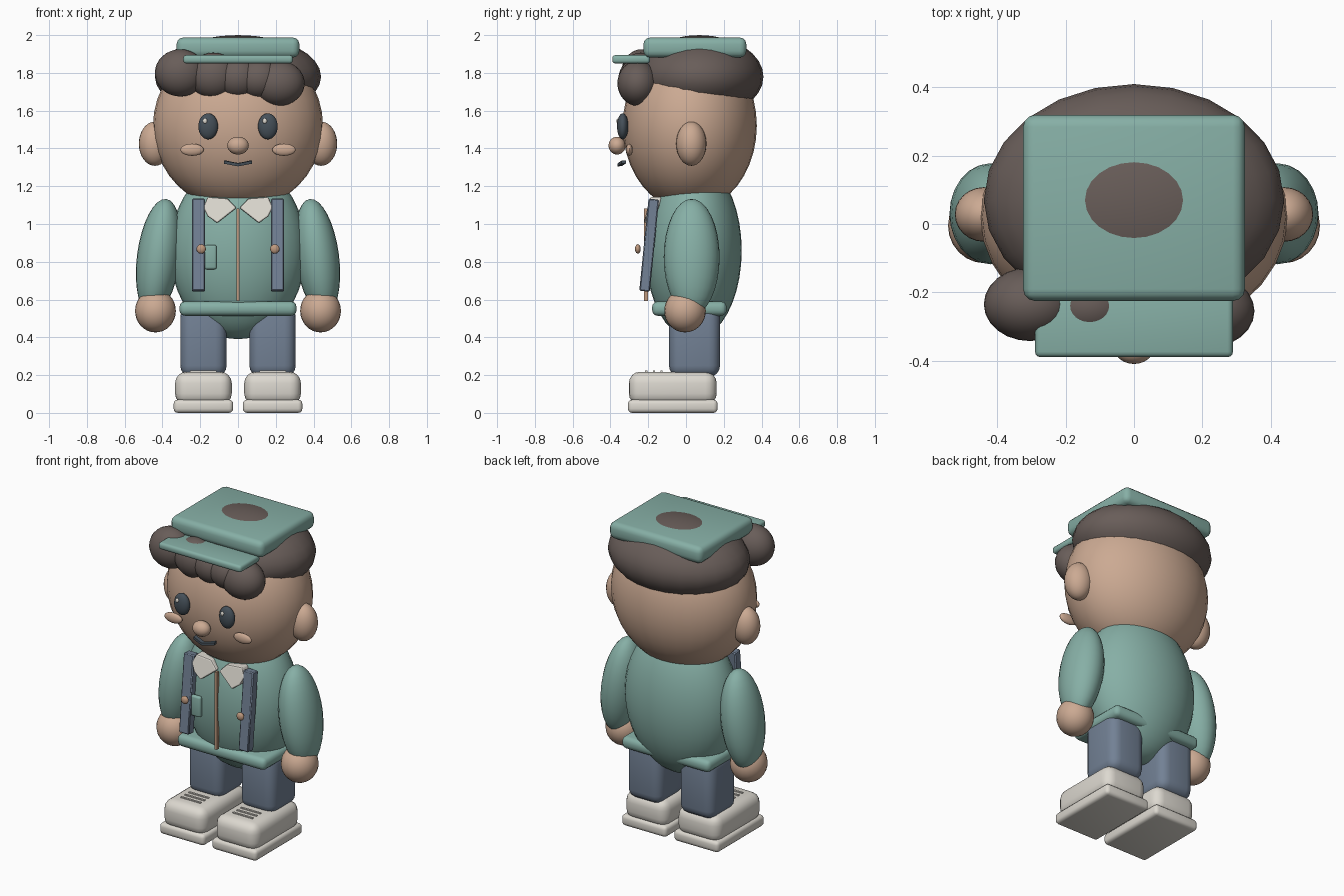
import bpy, math
from mathutils import Vector

if "Cube" in bpy.data.objects:
    bpy.data.objects.remove(bpy.data.objects["Cube"])


def mat(name, rgb):
    m = bpy.data.materials.new(name)
    m.diffuse_color = (*rgb, 1)
    m.use_nodes = True
    m.node_tree.nodes["Principled BSDF"].inputs["Base Color"].default_value = m.diffuse_color
    return m


SKIN = mat("skin", (0.60, 0.40, 0.29))
HAIR = mat("hair_brown", (0.14, 0.11, 0.10))
TEAL = mat("teal_cloth", (0.24, 0.43, 0.38))
DENIM = mat("blue_denim", (0.17, 0.22, 0.30))
CREAM = mat("cream", (0.72, 0.69, 0.63))
DARK = mat("dark_slate", (0.06, 0.08, 0.10))
COPPER = mat("copper", (0.52, 0.32, 0.21))


def finish(name, m, angle=40):
    o = bpy.context.object
    o.name = name
    o.data.materials.clear()
    o.data.materials.append(m)
    bpy.ops.object.shade_smooth_by_angle(angle=math.radians(angle))
    return o


def ball(name, loc, radii, m, rot=(0, 0, 0), seg=24, rings=16):
    bpy.ops.mesh.primitive_uv_sphere_add(segments=seg, ring_count=rings, location=loc, rotation=rot)
    bpy.context.object.scale = radii
    bpy.ops.object.transform_apply(location=False, rotation=False, scale=True)
    return finish(name, m)


def box(name, loc, size, m, bevel=0.0, rot=(0, 0, 0), segs=3):
    bpy.ops.mesh.primitive_cube_add(size=1, location=loc, rotation=rot)
    o = bpy.context.object
    o.scale = size
    bpy.ops.object.transform_apply(location=False, rotation=False, scale=True)
    if bevel:
        b = o.modifiers.new("bevel", 'BEVEL')
        b.width, b.segments = bevel, segs
        bpy.ops.object.modifier_apply(modifier="bevel")
    return finish(name, m)


def mesh(name, verts, faces, m):
    me = bpy.data.meshes.new(name)
    me.from_pydata(verts, [], faces)
    o = bpy.data.objects.new(name, me)
    bpy.context.collection.objects.link(o)
    me.materials.append(m)
    return o


# Head, hair and face
ball("head", (0, 0.02, 1.52), (0.45, 0.355, 0.45), SKIN, seg=32, rings=20)
ball("hair_cap", (0, 0.07, 1.78), (0.44, 0.34, 0.22), HAIR)
curls = [(-0.305, 1.80, 0.135, 0.125), (-0.13, 1.785, 0.13, 0.122), (0.0, 1.775, 0.12, 0.11),
         (0.11, 1.77, 0.12, 0.108), (0.215, 1.745, 0.138, 0.12)]
for i, (x, z, rx, rz) in enumerate(curls):
    ball(f"fringe_curl_{i + 1}", (x, -0.235 - 0.005 * i, z), (rx, 0.108, rz), HAIR)
ball("nose", (0, -0.365, 1.415), (0.057, 0.045, 0.047), SKIN)

# Smile: a flat ribbon with a shallow V
ribbon = []
for x, y, z in ((-0.073, -0.33, 1.328), (0, -0.35, 1.314), (0.073, -0.33, 1.328)):
    ribbon += [(x, y + dy, z + dz) for dy, dz in ((-0.012, -0.009), (0.012, -0.007), (0.012, 0.009), (-0.012, 0.007))]
quads = [(k + a, k + (a + 1) % 4, k + 4 + (a + 1) % 4, k + 4 + a) for k in (0, 4) for a in range(4)]
mesh("mouth", ribbon, quads + [(3, 2, 1, 0), (8, 9, 10, 11)], DARK)

# Flat cap
box("cap_crown", (0, 0.047, 1.934), (0.65, 0.545, 0.106), TEAL, 0.035)
box("cap_brim", (0, -0.29, 1.872), (0.58, 0.20, 0.044), TEAL, 0.016)

# Torso and jacket
ball("torso", (0, 0.04, 0.86), (0.36, 0.255, 0.47), TEAL, seg=32, rings=20)
box("jacket_hem", (0, 0.018, 0.552), (0.62, 0.395, 0.076), TEAL, 0.03)
box("zip", (0, -0.212, 0.838), (0.016, 0.022, 0.49), COPPER)
box("pocket", (-0.148, -0.205, 0.825), (0.07, 0.03, 0.13), TEAL, 0.012)

# Paired parts
for s, side in ((-1, "left"), (1, "right")):
    ball(f"ear_{side}", (s * 0.44, 0.028, 1.425), (0.085, 0.08, 0.117), SKIN)
    ball(f"eye_{side}", (s * 0.158, -0.335, 1.517), (0.052, 0.03, 0.069), DARK)
    ball(f"eye_glint_{side}", (s * 0.158 - 0.016, -0.36, 1.545), (0.012, 0.008, 0.014), CREAM, seg=12, rings=8)
    ball(f"cheek_{side}", (s * 0.243, -0.30, 1.393), (0.062, 0.018, 0.032), SKIN)

    ball(f"sleeve_{side}", (s * 0.42, 0.03, 0.825), (0.115, 0.148, 0.31), TEAL, rot=(0, -s * 0.13, 0))
    ball(f"hand_{side}", (s * 0.437, -0.005, 0.54), (0.108, 0.11, 0.114), SKIN)

    box(f"strap_{side}", (s * 0.209, -0.195, 0.888), (0.07, 0.056, 0.49), DENIM, 0.006, rot=(-0.1, 0, 0), segs=1)
    ball(f"button_{side}", (s * 0.195, -0.255, 0.868), (0.025, 0.015, 0.025), COPPER, seg=16, rings=10)

    # Collar wing: a flat outline given thickness and a soft edge
    outline = [(0.008, 1.085), (0.055, 1.135), (0.16, 1.143), (0.185, 1.09), (0.16, 1.04), (0.11, 1.005)]
    lean = [-0.225 + 0.25 * (z - 1.0) for x, z in outline]
    verts = [(s * x, y + t, z) for t in (0, 0.06) for (x, z), y in zip(outline, lean)]
    n = len(outline)
    faces = [tuple(range(n)), tuple(range(2 * n - 1, n - 1, -1))]
    faces += [(i, i + n, (i + 1) % n + n, (i + 1) % n) for i in range(n)]
    if s > 0:
        faces = [f[::-1] for f in faces]
    collar = mesh(f"collar_{side}", verts, faces, CREAM)
    b = collar.modifiers.new("bevel", 'BEVEL')
    b.width, b.segments = 0.008, 2

    # Legs and shoes
    box(f"leg_{side}", (s * 0.183, 0.045, 0.38), (0.245, 0.27, 0.38), DENIM, 0.06, segs=4)
    box(f"shoe_upper_{side}", (s * 0.183, -0.07, 0.13), (0.30, 0.465, 0.175), CREAM, 0.06, segs=4)
    box(f"shoe_sole_{side}", (s * 0.183, -0.07, 0.035), (0.315, 0.475, 0.07), CREAM, 0.022)
    for k in range(3):
        box(f"lace_{side}_{k + 1}", (s * 0.183, -0.21 + 0.04 * k, 0.219), (0.14, 0.012, 0.009), CREAM)
